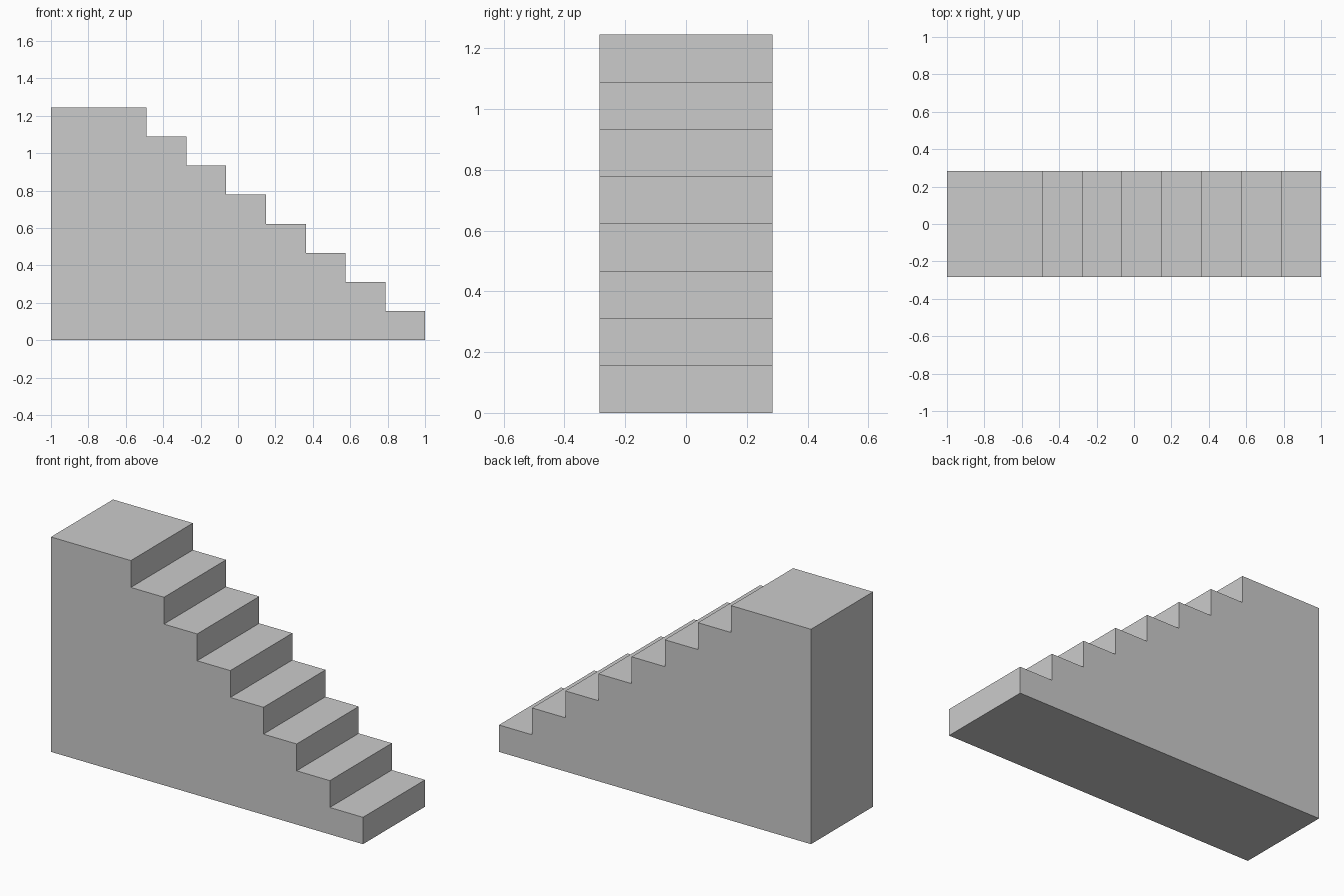
import bpy, bmesh

if "Cube" in bpy.data.objects:
    bpy.data.objects.remove(bpy.data.objects["Cube"])

STEPS = 8
HEIGHT = 1.245
HALF_WIDTH = 0.284
LANDING_EDGE = -0.488
RISE = HEIGHT / STEPS
TREAD = (1.0 - LANDING_EDGE) / (STEPS - 1)

# Side profile: base, then riser and tread pairs up to the landing
profile = [(-1.0, 0.0), (1.0, 0.0)]
for i in range(STEPS):
    x = 1.0 - i * TREAD
    profile.append((x, (i + 1) * RISE))
    profile.append((x - TREAD if i < STEPS - 1 else -1.0, (i + 1) * RISE))

# Solid staircase: the profile extruded across its width
bm = bmesh.new()
side = bm.faces.new([bm.verts.new((x, -HALF_WIDTH, z)) for x, z in profile])
result = bmesh.ops.extrude_face_region(bm, geom=[side], use_keep_orig=True)
far_verts = [g for g in result["geom"] if isinstance(g, bmesh.types.BMVert)]
bmesh.ops.translate(bm, verts=far_verts, vec=(0, 2 * HALF_WIDTH, 0))
bmesh.ops.recalc_face_normals(bm, faces=bm.faces)

mesh = bpy.data.meshes.new("staircase")
bm.to_mesh(mesh)
bm.free()
bpy.context.collection.objects.link(bpy.data.objects.new("staircase", mesh))
